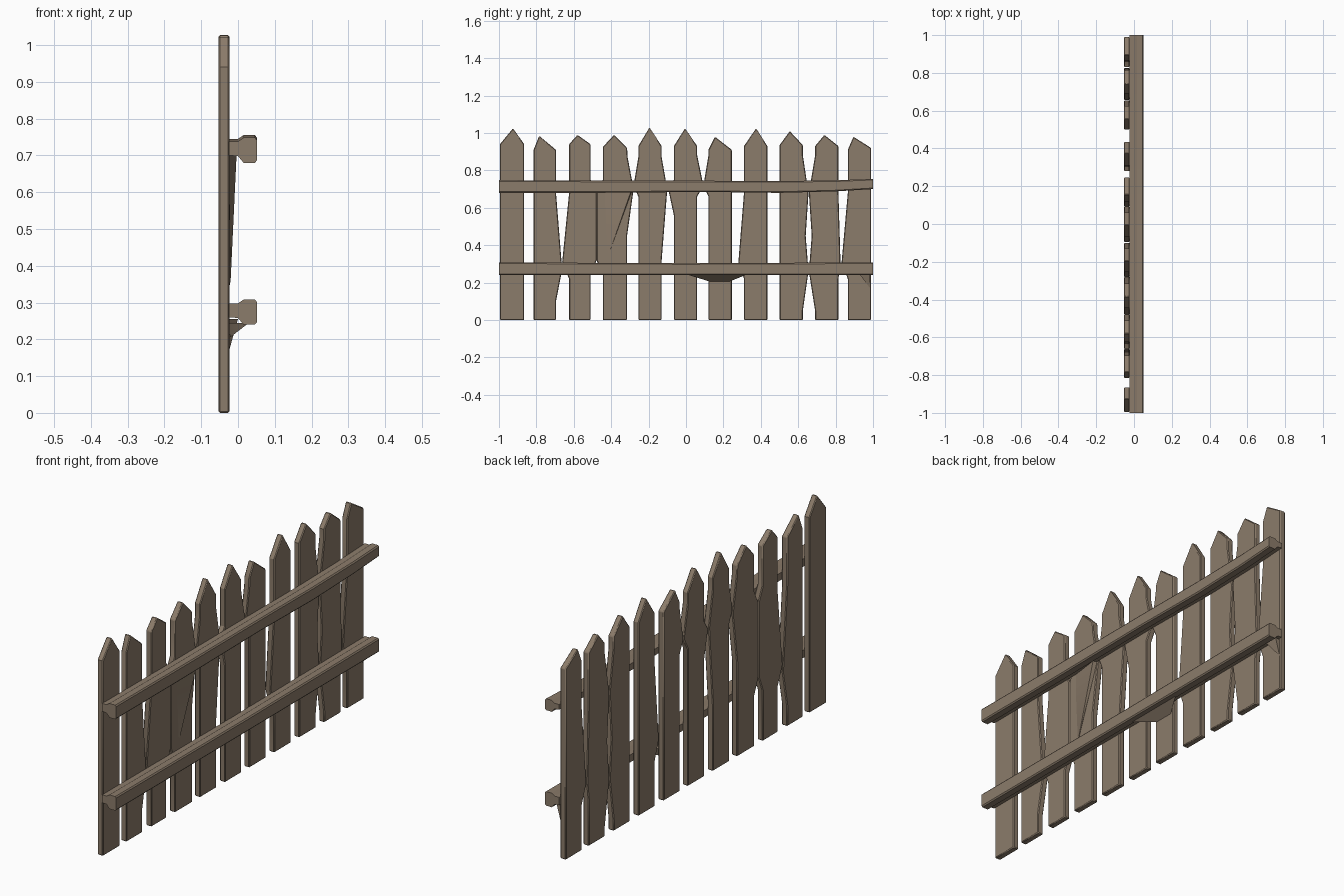
import bpy, bmesh, math

wood = bpy.data.materials.new("weathered brown wood")
wood.diffuse_color = (0.26, 0.20, 0.145, 1)


def finish(name, bm, angle=30):
    bmesh.ops.recalc_face_normals(bm, faces=bm.faces[:])
    me = bpy.data.meshes.new(name)
    bm.to_mesh(me)
    bm.free()
    me.materials.append(wood)
    ob = bpy.data.objects.new(name, me)
    bpy.context.collection.objects.link(ob)
    bpy.ops.object.select_all(action='DESELECT')
    ob.select_set(True)
    bpy.context.view_layer.objects.active = ob
    bpy.ops.object.shade_smooth_by_angle(angle=math.radians(angle))
    return ob


def loft(name, rings):
    """Bridge equal-sized rings of points and cap both ends."""
    bm = bmesh.new()
    vs = [[bm.verts.new(p) for p in r] for r in rings]
    n = len(vs[0])
    for a, b in zip(vs, vs[1:]):
        for i in range(n):
            bm.faces.new((a[i], a[(i + 1) % n], b[(i + 1) % n], b[i]))
    bm.faces.new(vs[0])
    bm.faces.new(vs[-1])
    return finish(name, bm)


def hull(name, pts):
    bm = bmesh.new()
    for p in pts:
        bm.verts.new(p)
    bmesh.ops.convex_hull(bm, input=bm.verts[:])
    return finish(name, bm)


# Pickets: left y, right y, tip y, tip z, left shoulder z, right shoulder z
PICKETS = [
    (-0.995, -0.865, -0.925, 1.025, 0.94, 0.94),
    (-0.815, -0.695, -0.785, 0.985, 0.91, 0.91),
    (-0.625, -0.51, -0.58, 0.99, 0.94, 0.94),
    (-0.445, -0.315, -0.385, 0.99, 0.925, 0.92),
    (-0.255, -0.13, -0.195, 1.03, 0.93, 0.93),
    (-0.065, 0.06, -0.005, 1.025, 0.93, 0.93),
    (0.12, 0.245, 0.155, 0.98, 0.91, 0.91),
    (0.31, 0.435, 0.375, 1.025, 0.93, 0.93),
    (0.50, 0.625, 0.555, 1.01, 0.935, 0.935),
    (0.69, 0.815, 0.74, 0.99, 0.93, 0.93),
    (0.865, 0.99, 0.895, 0.98, 0.91, 0.92),
]
# Warped edges: (picket, side) -> points (z, y), from the bottom up
LEFT, RIGHT = 0, 1
WARP = {
    (1, RIGHT): [(0.10, -0.695), (0.27, -0.662), (0.68, -0.695)],
    (2, LEFT): [(0.22, -0.625), (0.31, -0.662), (0.68, -0.625)],
    (2, RIGHT): [(0.24, -0.51), (0.32, -0.478), (0.68, -0.478), (0.75, -0.51)],
    (3, LEFT): [(0.24, -0.445), (0.32, -0.478), (0.68, -0.478), (0.75, -0.445)],
    (3, RIGHT): [(0.45, -0.315), (0.70, -0.28), (0.87, -0.312)],
    (4, LEFT): [(0.66, -0.255), (0.72, -0.28), (0.87, -0.255)],
    (4, RIGHT): [(0.32, -0.13), (0.70, -0.10), (0.87, -0.13)],
    (5, LEFT): [(0.56, -0.065), (0.70, -0.095), (0.75, -0.065)],
    (5, RIGHT): [(0.66, 0.06), (0.72, 0.093), (0.88, 0.06)],
    (6, LEFT): [(0.66, 0.12), (0.72, 0.093), (0.88, 0.12)],
    (7, LEFT): [(0.22, 0.31), (0.31, 0.28), (0.68, 0.31)],
    (8, RIGHT): [(0.05, 0.625), (0.26, 0.655), (0.45, 0.64), (0.68, 0.655), (0.88, 0.625)],
    (9, LEFT): [(0.05, 0.69), (0.26, 0.657), (0.45, 0.672), (0.68, 0.657), (0.88, 0.69)],
    (9, RIGHT): [(0.22, 0.815), (0.31, 0.826), (0.68, 0.815)],
    (10, LEFT): [(0.22, 0.865), (0.31, 0.832), (0.68, 0.865)],
}
X_BACK, X_FRONT = -0.053, -0.023
for i, (y0, y1, ty, tz, s0, s1) in enumerate(PICKETS):
    left = [(y, z) for z, y in WARP.get((i, LEFT), [])]
    right = [(y, z) for z, y in WARP.get((i, RIGHT), [])]
    outline = ([(y0, 0)] + left + [(y0, s0), (ty, tz), (y1, s1)]
               + right[::-1] + [(y1, 0)])
    ob = loft(f"picket_{i + 1}", [[(x, y, z) for y, z in outline]
                                  for x in (X_BACK, X_FRONT)])
    bev = ob.modifiers.new("worn_edges", 'BEVEL')
    bev.width = 0.004
    bev.segments = 1
    bev.limit_method = 'ANGLE'
    bev.angle_limit = math.radians(40)


# Rails: a square beam with a narrower neck against the pickets
def rail(name, stations):
    rings = []
    for y, lo, hi in stations:
        rings.append([(-0.024, y, lo + 0.02), (0.0, y, lo + 0.018), (0.015, y, lo),
                      (0.046, y, lo), (0.051, y, lo + 0.006),
                      (0.051, y, hi - 0.006), (0.046, y, hi),
                      (0.015, y, hi), (0.0, y, hi - 0.01), (-0.024, y, hi - 0.01)])
    return loft(name, rings)


rail("upper_rail", [(-1, 0.68, 0.748), (-0.5, 0.68, 0.745), (0.1, 0.685, 0.745),
                    (0.5, 0.68, 0.743), (0.8, 0.688, 0.747), (1, 0.70, 0.755)])
rail("lower_rail", [(-1, 0.24, 0.308), (0, 0.24, 0.304), (1, 0.24, 0.308)])

# Splintered webs between the rails and the pickets
hull("upper_splinter", [(-0.024, -0.44, 0.70), (-0.024, -0.285, 0.70),
                        (-0.004, -0.29, 0.70), (-0.024, -0.42, 0.34),
                        (-0.020, -0.41, 0.36)])
hull("lower_splinter", [(0.03, 0.0, 0.245), (0.03, 0.33, 0.245), (-0.024, 0.13, 0.245),
                        (-0.024, 0.24, 0.245), (-0.022, 0.13, 0.205), (-0.022, 0.23, 0.205)])
hull("end_splinter", [(0.0, 0.92, 0.255), (0.0, 0.985, 0.255), (-0.024, 0.92, 0.255),
                      (-0.024, 0.985, 0.17), (-0.024, 0.985, 0.255)])
